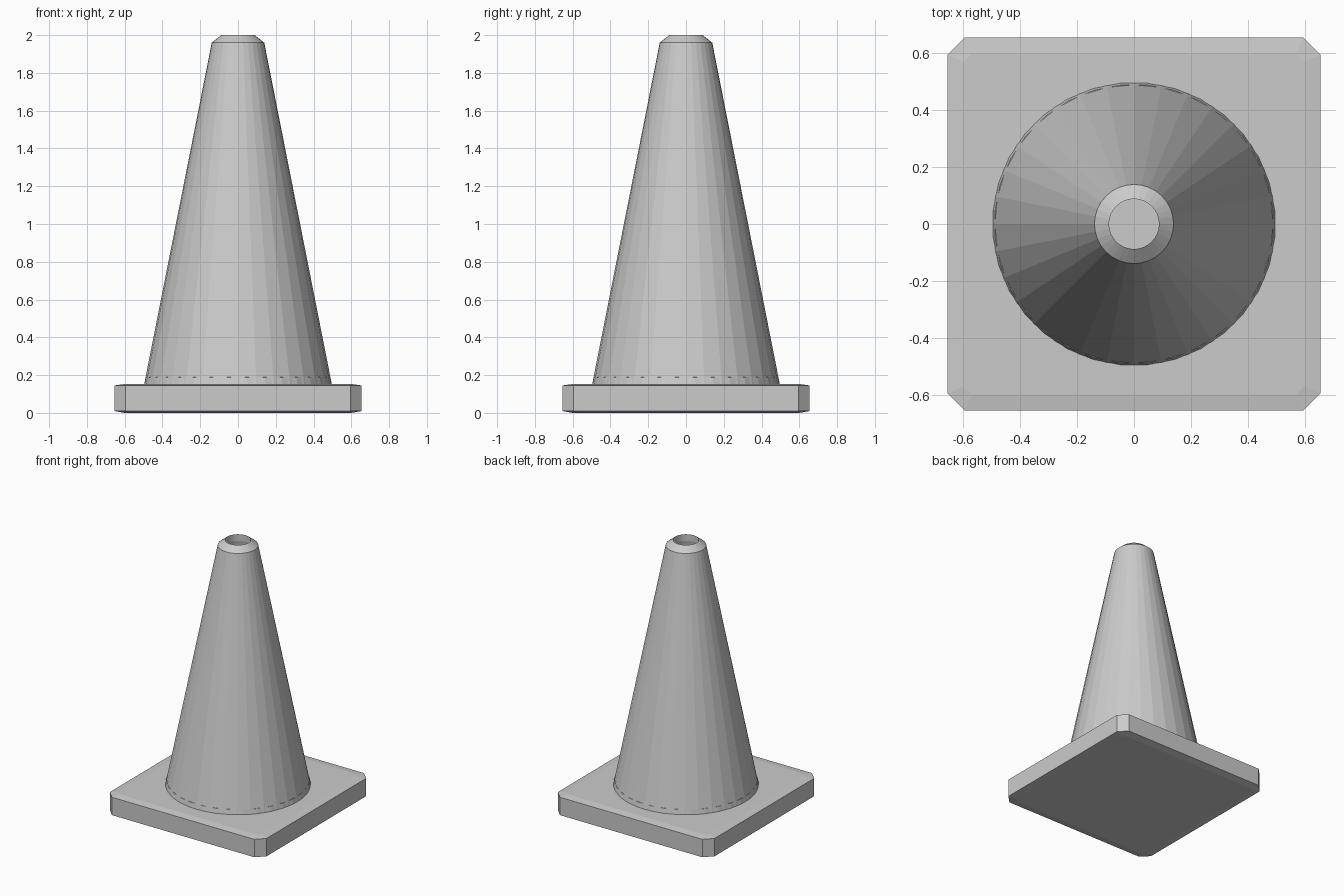
import bpy, bmesh
from math import sin, cos, pi

if "Cube" in bpy.data.objects:
    bpy.data.objects.remove(bpy.data.objects["Cube"])

SIDES = 32


def add_rings(name, rings, close_ends=False, loop=False):
    """Skin a stack of equal-sized point rings with quads."""
    bm = bmesh.new()
    rows = [[bm.verts.new(p) for p in ring] for ring in rings]
    pairs = list(zip(rows, rows[1:]))
    if loop:
        pairs.append((rows[-1], rows[0]))
    for a, b in pairs:
        n = len(a)
        for i in range(n):
            j = (i + 1) % n
            bm.faces.new((a[i], a[j], b[j], b[i]))
    if close_ends:
        bm.faces.new(rows[0][::-1])
        bm.faces.new(rows[-1])
    bmesh.ops.recalc_face_normals(bm, faces=bm.faces)
    mesh = bpy.data.meshes.new(name)
    bm.to_mesh(mesh)
    bm.free()
    obj = bpy.data.objects.new(name, mesh)
    bpy.context.collection.objects.link(obj)
    return obj


def circle(r, z, turn=0.0):
    return [(r * cos(2 * pi * (i + turn) / SIDES),
             r * sin(2 * pi * (i + turn) / SIDES), z) for i in range(SIDES)]


def cut_square(h, c, z):
    """Square of half width h with corners cut back by c."""
    k = h - c
    return [(h, -k, z), (h, k, z), (k, h, z), (-k, h, z),
            (-h, k, z), (-h, -k, z), (-k, -h, z), (k, -h, z)]


# Base plate with cut corners and shallow sloped borders
add_rings("base_plate", [cut_square(0.60, 0.03, 0.0),
                         cut_square(0.655, 0.06, 0.01),
                         cut_square(0.655, 0.06, 0.145),
                         cut_square(0.60, 0.03, 0.153)], close_ends=True)

# Hollow cone with a chamfered lip
profile = [(0.497, 0.15), (0.139, 1.96), (0.088, 2.0),
           (0.088, 1.95), (0.44, 0.15)]
add_rings("cone_body", [circle(r, z) for r, z in profile], loop=True)

# Foot ring, turned half a side so it shows as small scallops
foot = [(0.498, 0.15), (0.4905, 0.188), (0.46, 0.196), (0.46, 0.15)]
add_rings("foot_ring", [circle(r, z, 0.5) for r, z in foot], loop=True)
